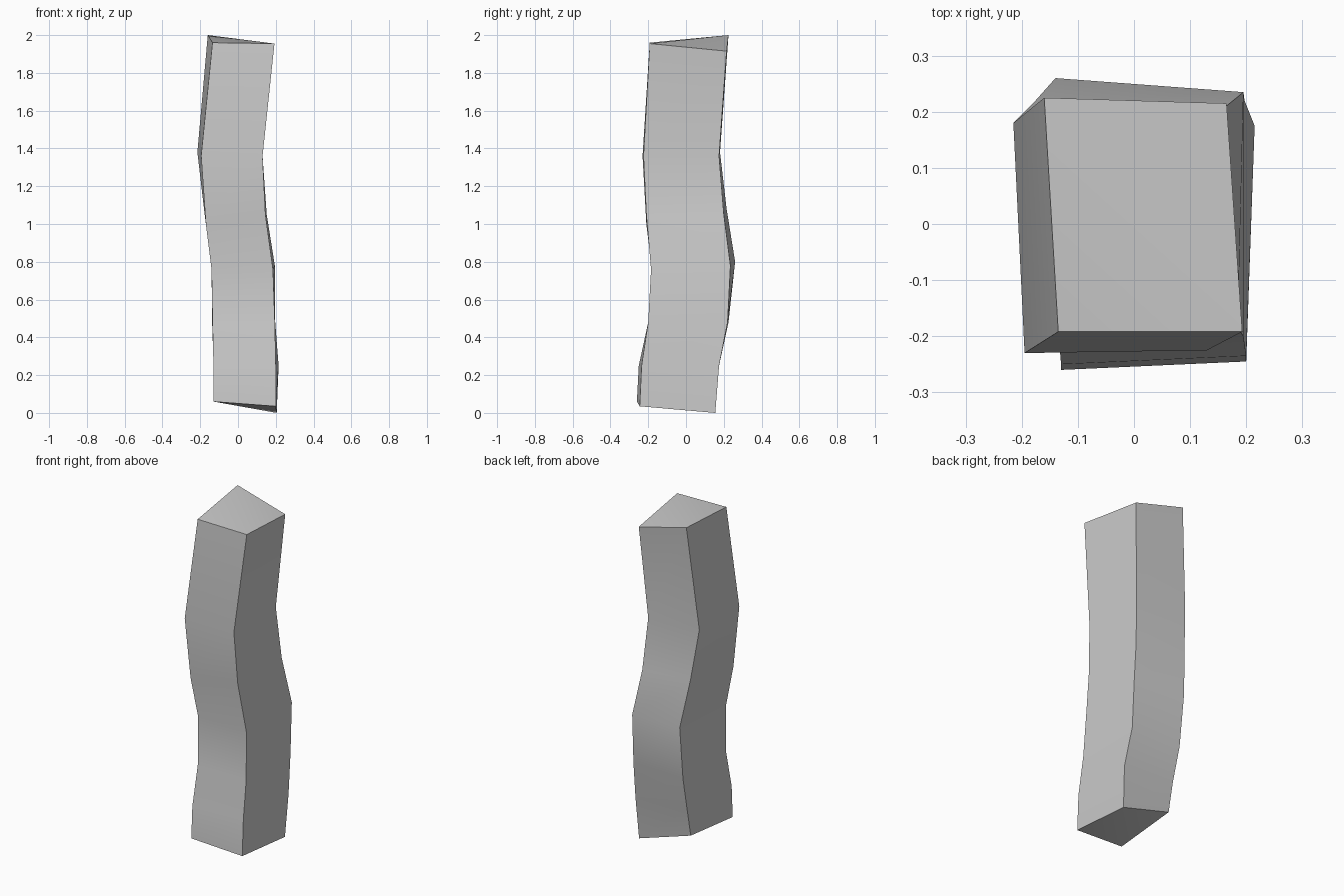
import bpy
import bmesh
from math import radians

cube = bpy.data.objects.get("Cube")
if cube:
    bpy.data.objects.remove(cube, do_unlink=True)

# One plain stone colour
stone = bpy.data.materials.new("grey_stone")
stone.use_nodes = True
colour = (0.6, 0.6, 0.6, 1)
stone.diffuse_color = colour
stone.node_tree.nodes["Principled BSDF"].inputs["Base Color"].default_value = colour

# Crooked cross-sections from the bottom up, each corner as (x, y, z):
# front -x, front +x, back +x, back -x
rings = [
    [(-.13, -.26, .06), (.2, -.245, .035), (.205, .155, 0), (-.13, .14, .1)],
    [(-.13, -.25, .25), (.2, -.235, .25), (.215, .175, .25), (-.13, .175, .27)],
    [(-.135, -.19, .48), (.195, -.2, .48), (.197, .22, .48), (-.137, .225, .48)],
    [(-.14, -.18, .76), (.185, -.185, .76), (.195, .235, .78), (-.14, .26, .8)],
    [(-.17, -.21, 1.0), (.145, -.21, 1.05), (.152, .2, 1.05), (-.18, .215, 1.08)],
    [(-.195, -.23, 1.36), (.13, -.225, 1.36), (.13, .175, 1.36), (-.215, .18, 1.38)],
    [(-.135, -.192, 1.96), (.193, -.192, 1.955), (.165, .215, 1.915), (-.16, .225, 2)],
]

# Pillar walls between neighbouring rings
bm = bmesh.new()
loops = [[bm.verts.new(p) for p in ring] for ring in rings]
for low, high in zip(loops, loops[1:]):
    for i in range(4):
        j = (i + 1) % 4
        bm.faces.new((low[i], low[j], high[j], high[i]))

# Top with a ridge rising to the back corner, and the uneven underside
a, b, c, d = loops[-1]
bm.faces.new((a, b, d))
bm.faces.new((b, c, d))
a, b, c, d = loops[0]
bm.faces.new((a, c, b))
bm.faces.new((a, d, c))
bmesh.ops.recalc_face_normals(bm, faces=bm.faces[:])

mesh = bpy.data.meshes.new("crooked_pillar")
bm.to_mesh(mesh)
bm.free()
mesh.materials.append(stone)
pillar = bpy.data.objects.new("crooked_pillar", mesh)
bpy.context.collection.objects.link(pillar)

# Soft bends along the height, sharp corners
bpy.ops.object.select_all(action="DESELECT")
pillar.select_set(True)
bpy.context.view_layer.objects.active = pillar
bpy.ops.object.shade_smooth_by_angle(angle=radians(35))
